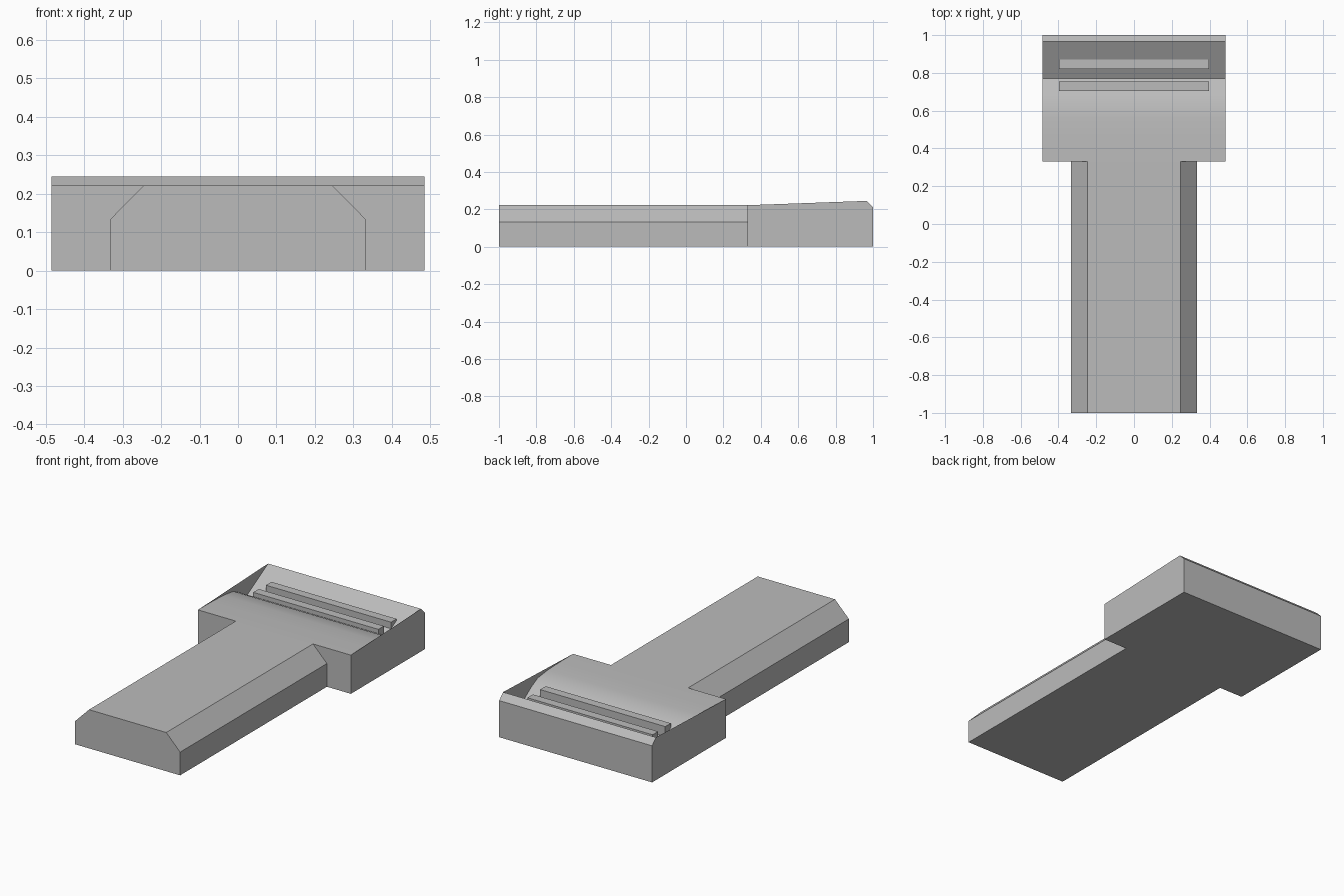
import bpy
import math
from mathutils import Vector

cube = bpy.data.objects.get("Cube")
if cube:
    bpy.data.objects.remove(cube, do_unlink=True)

grey = bpy.data.materials.new("plain_grey")
grey.use_nodes = True
grey.diffuse_color = (0.5, 0.5, 0.5, 1)
grey.node_tree.nodes["Principled BSDF"].inputs["Base Color"].default_value = (0.5, 0.5, 0.5, 1)


def add_prism(name, profile, start, end, place, cap=None):
    """Sweep a closed profile from start to end; the end caps may have their own outline."""
    cap = cap or profile
    verts, faces = [], []
    for t in (start, end):
        verts += [place(t, p) for p in profile]
    n = len(profile)
    for i in range(n):
        j = (i + 1) % n
        faces.append((i, i + n, j + n, j))
    for t, flip in ((start, False), (end, True)):
        first = len(verts)
        verts += [place(t, p) for p in cap]
        ring = list(range(first, len(verts)))
        faces.append(ring[::-1] if flip else ring)
    mesh = bpy.data.meshes.new(name)
    mesh.from_pydata([Vector(v) for v in verts], [], faces)
    mesh.materials.append(grey)
    mesh.shade_smooth()
    mesh.set_sharp_from_angle(angle=math.radians(30))
    obj = bpy.data.objects.new(name, mesh)
    bpy.context.collection.objects.link(obj)
    return obj


def along_x(t, p):
    return (t, p[0], p[1])


def along_y(t, p):
    return (p[0], t, p[1])


# Long bar with bevelled shoulders
bar = [(0.333, 0), (0.333, 0.133), (0.245, 0.222),
       (-0.245, 0.222), (-0.333, 0.133), (-0.333, 0)]
add_prism("long_bar", bar, -1.0, 0.33, along_y)

# Wide head: rounded top falling into a valley, with thin straight-topped side walls
front = [(0.33, 0), (0.33, 0.222)]
curve = [(0.45, 0.221), (0.56, 0.217), (0.65, 0.206), (0.71, 0.176), (0.77, 0.134)]
back = [(0.965, 0.245), (1.0, 0.21), (1.0, 0)]
add_prism("head", front + curve + back, -0.485, 0.485, along_x, cap=front + back)

# Two raised ribs lying across the valley
for name, y, top in (("front_rib", 0.705, 0.203), ("rear_rib", 0.82, 0.2)):
    rib = [(y, 0.12), (y, top), (y + 0.05, top), (y + 0.05, 0.12)]
    add_prism(name, rib, -0.397, 0.397, along_x)
